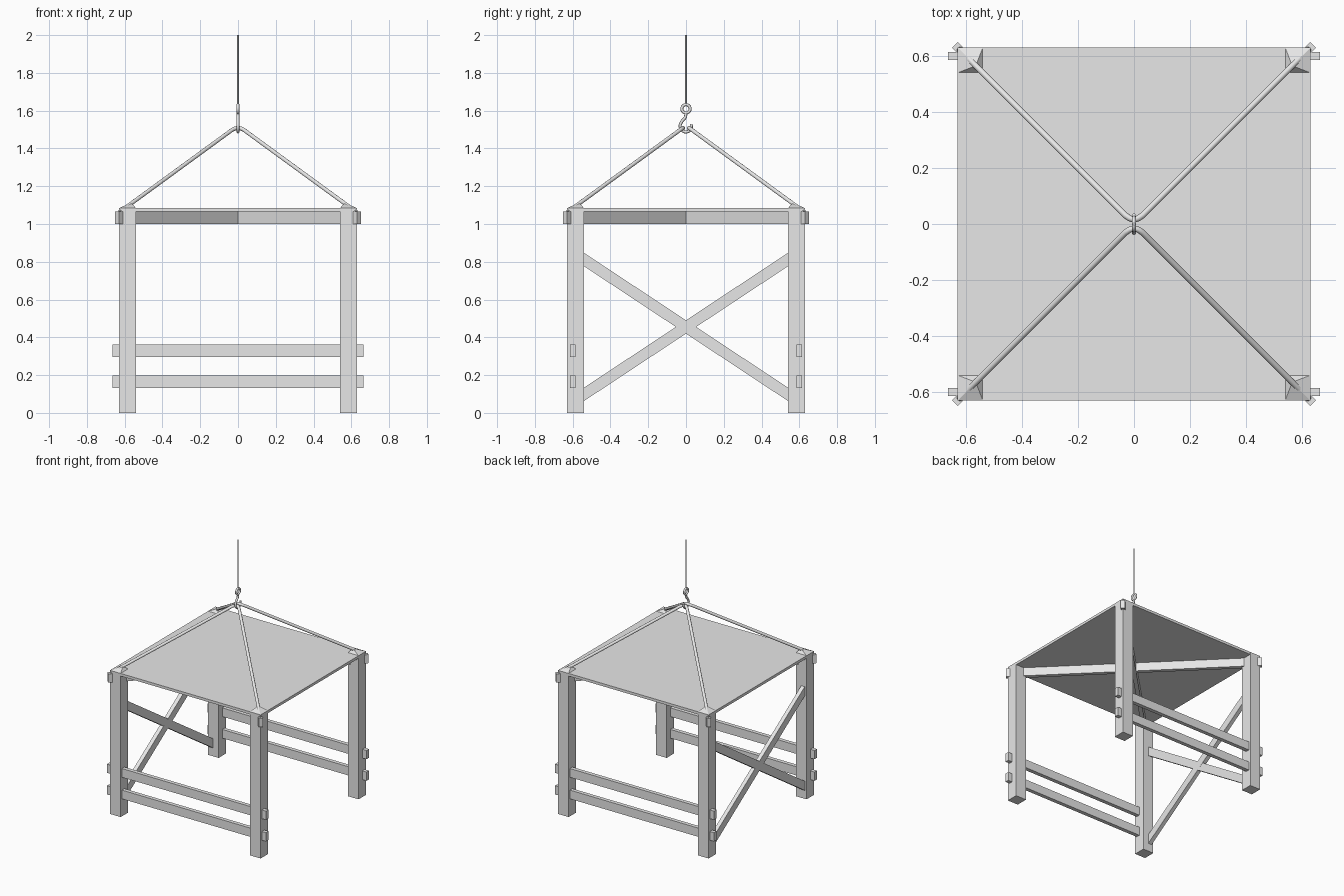
import bpy, bmesh, math
from mathutils import Matrix, Vector

cube = bpy.data.objects.get("Cube")
if cube:
    bpy.data.objects.remove(cube, do_unlink=True)

grey = bpy.data.materials.new("plain grey")
grey.use_nodes = True
grey.diffuse_color = (0.8, 0.8, 0.8, 1)
grey.node_tree.nodes["Principled BSDF"].inputs["Base Color"].default_value = (0.8, 0.8, 0.8, 1)


def finish(name, bm):
    bmesh.ops.recalc_face_normals(bm, faces=bm.faces)
    mesh = bpy.data.meshes.new(name)
    bm.to_mesh(mesh)
    bm.free()
    mesh.materials.append(grey)
    obj = bpy.data.objects.new(name, mesh)
    bpy.context.collection.objects.link(obj)
    return obj


def beam(name, centre, size, axis="Z", angle=0.0):
    bm = bmesh.new()
    bmesh.ops.create_cube(bm, size=1)
    turn = Matrix.Rotation(angle, 4, axis)
    bm.transform(Matrix.Translation(centre) @ turn @ Matrix.Diagonal((*size, 1)))
    return finish(name, bm)


def tube(name, points, radius, smooth_path=True):
    curve = bpy.data.curves.new(name, "CURVE")
    curve.dimensions = "3D"
    curve.bevel_depth = radius
    curve.bevel_resolution = 2
    curve.use_fill_caps = True
    curve.resolution_u = 6
    spline = curve.splines.new("BEZIER" if smooth_path else "POLY")
    if smooth_path:
        spline.bezier_points.add(len(points) - 1)
        for bp, p in zip(spline.bezier_points, points):
            bp.co = p
            bp.handle_left_type = bp.handle_right_type = "AUTO"
    else:
        spline.points.add(len(points) - 1)
        for sp, p in zip(spline.points, points):
            sp.co = (*p, 1)
    curve.materials.append(grey)
    obj = bpy.data.objects.new(name, curve)
    bpy.context.collection.objects.link(obj)
    bpy.ops.object.select_all(action="DESELECT")
    obj.select_set(True)
    bpy.context.view_layer.objects.active = obj
    bpy.ops.object.convert(target="MESH")
    bpy.ops.object.shade_smooth_by_angle(angle=math.radians(50))
    return obj


# Table top
beam("table_top", (0, 0, 1.075), (1.259, 1.259, 0.02))

# Legs, each with a lopsided pyramid cap
for sx in (-1, 1):
    for sy in (-1, 1):
        side = ("back" if sy > 0 else "front") + ("_left" if sx > 0 else "_right")
        beam(side + "_leg", (sx * 0.585, sy * 0.585, 0.5425), (0.09, 0.09, 1.085))
        bm = bmesh.new()
        base = [bm.verts.new((sx * x, sy * y, 1.084))
                for x, y in ((0.54, 0.54), (0.63, 0.54), (0.63, 0.63), (0.54, 0.63))]
        tip = bm.verts.new((sx * 0.565, sy * 0.565, 1.113))
        bm.faces.new(base)
        for i in range(4):
            bm.faces.new((base[i], base[(i + 1) % 4], tip))
        finish(side + "_cap", bm)

# Paired rails running through the legs, front and back
for sy, side in ((-1, "front"), (1, "back")):
    for z, level in ((0.165, "lower"), (0.328, "upper")):
        beam(f"{side}_{level}_rail", (0, sy * 0.6, z), (1.33, 0.03, 0.066))

# Crossed braces on one side only
slope = math.atan2(0.72, 1.09)
for sign, name in ((1, "rising_brace"), (-1, "falling_brace")):
    beam(name, (-0.6, 0, 0.455), (0.03 + sign * 0.0005, 1.36, 0.059), "X", sign * slope)

# Diagonal beams below the top, poking out at the corners
for sign, name in ((1, "diagonal_beam_a"), (-1, "diagonal_beam_b")):
    beam(name, (0, 0, 1.0325), (1.81, 0.03, 0.065), "Z", sign * math.pi / 4)

# Two slings, each looped over the hook
for sy, side in ((-1, "front"), (1, "back")):
    half = [(0.625, 0.625, 1.065), (0.045, 0.045, 1.488), (0.03, 0.03, 1.499),
            (0.015, 0.02, 1.506)]
    path = [(-x, sy * y, z) for x, y, z in half] + [(0, sy * 0.015, 1.508)]
    path += [(x, sy * y, z) for x, y, z in reversed(half)]
    tube(side + "_sling", path, 0.011, smooth_path=False)

# Hook, eye ring and hoisting line
tube("hook", [(0, 0, 1.585), (0, -0.004, 1.565), (0, -0.024, 1.54), (0, -0.031, 1.515),
              (0, -0.018, 1.493), (0, 0.006, 1.488), (0, 0.024, 1.5), (0, 0.03, 1.527)], 0.008)
ring = [(0, 0.022 * math.sin(a * math.pi / 12), 1.61 + 0.022 * math.cos(a * math.pi / 12))
        for a in range(25)]
tube("eye_ring", ring, 0.008, smooth_path=False)
tube("hoist_line", [(0, 0, 1.63), (0, 0, 2.0)], 0.005, smooth_path=False)
